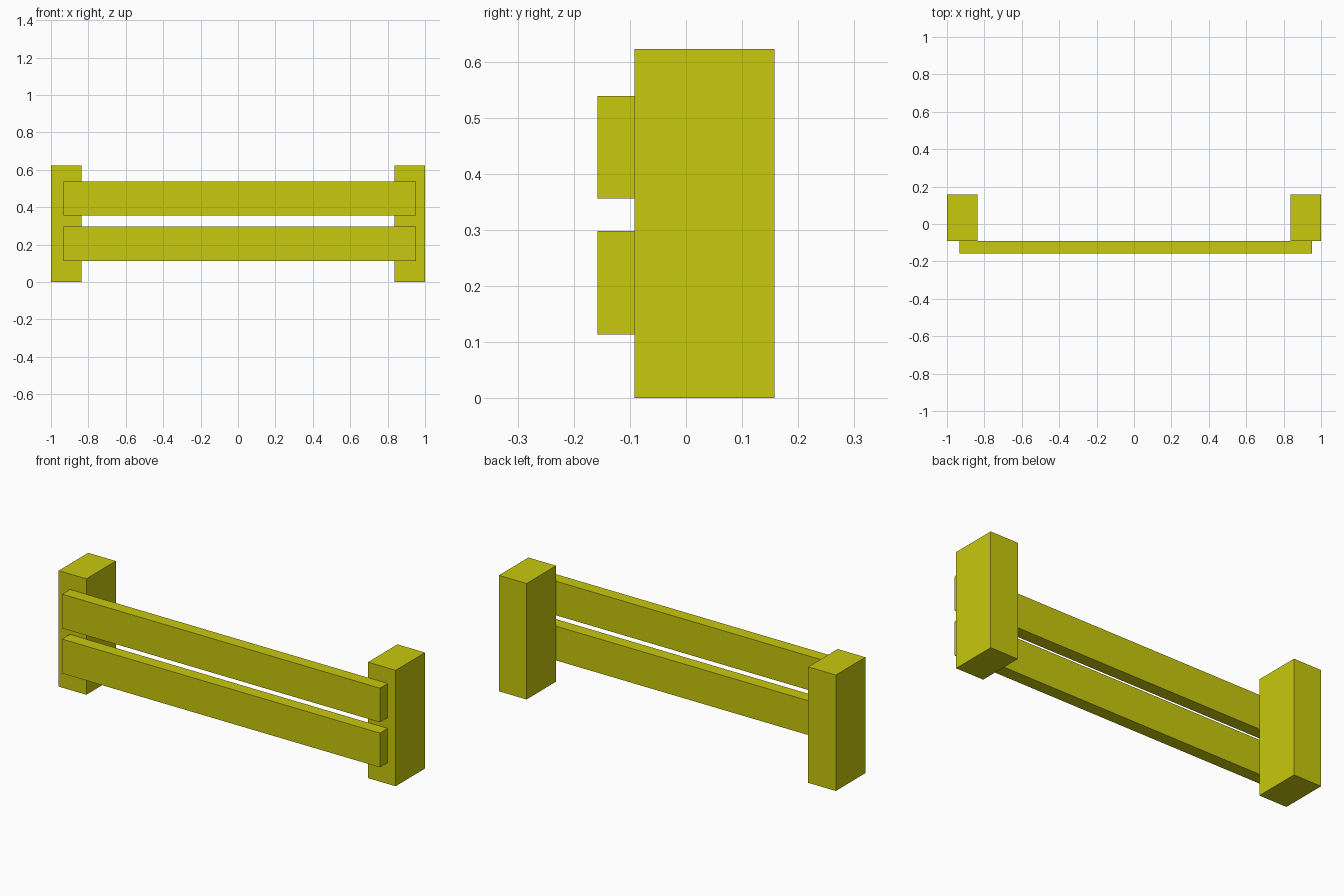
import bpy

if "Cube" in bpy.data.objects:
    bpy.data.objects.remove(bpy.data.objects["Cube"])

# Single flat colour
yellow = bpy.data.materials.new("yellow_paint")
yellow.diffuse_color = (0.58, 0.58, 0.004, 1.0)
yellow.use_nodes = True
yellow.node_tree.nodes["Principled BSDF"].inputs["Base Color"].default_value = yellow.diffuse_color


def box(name, lo, hi):
    """Axis-aligned box between two corners."""
    centre = [(a + b) / 2 for a, b in zip(lo, hi)]
    bpy.ops.mesh.primitive_cube_add(size=1, location=centre)
    obj = bpy.context.object
    obj.name = name
    obj.scale = [b - a for a, b in zip(lo, hi)]
    bpy.ops.object.transform_apply(location=False, rotation=False, scale=True)
    obj.data.materials.append(yellow)
    return obj


# Upright posts at both ends
for side, x0, x1 in (("left", -1.0, -0.836), ("right", 0.836, 1.0)):
    box(side + "_post", (x0, -0.092, 0), (x1, 0.158, 0.622))

# Horizontal rails fixed to the front of the posts
for level, z0, z1 in (("lower", 0.114, 0.298), ("upper", 0.356, 0.539)):
    box(level + "_rail", (-0.933, -0.158, z0), (0.953, -0.092, z1))
